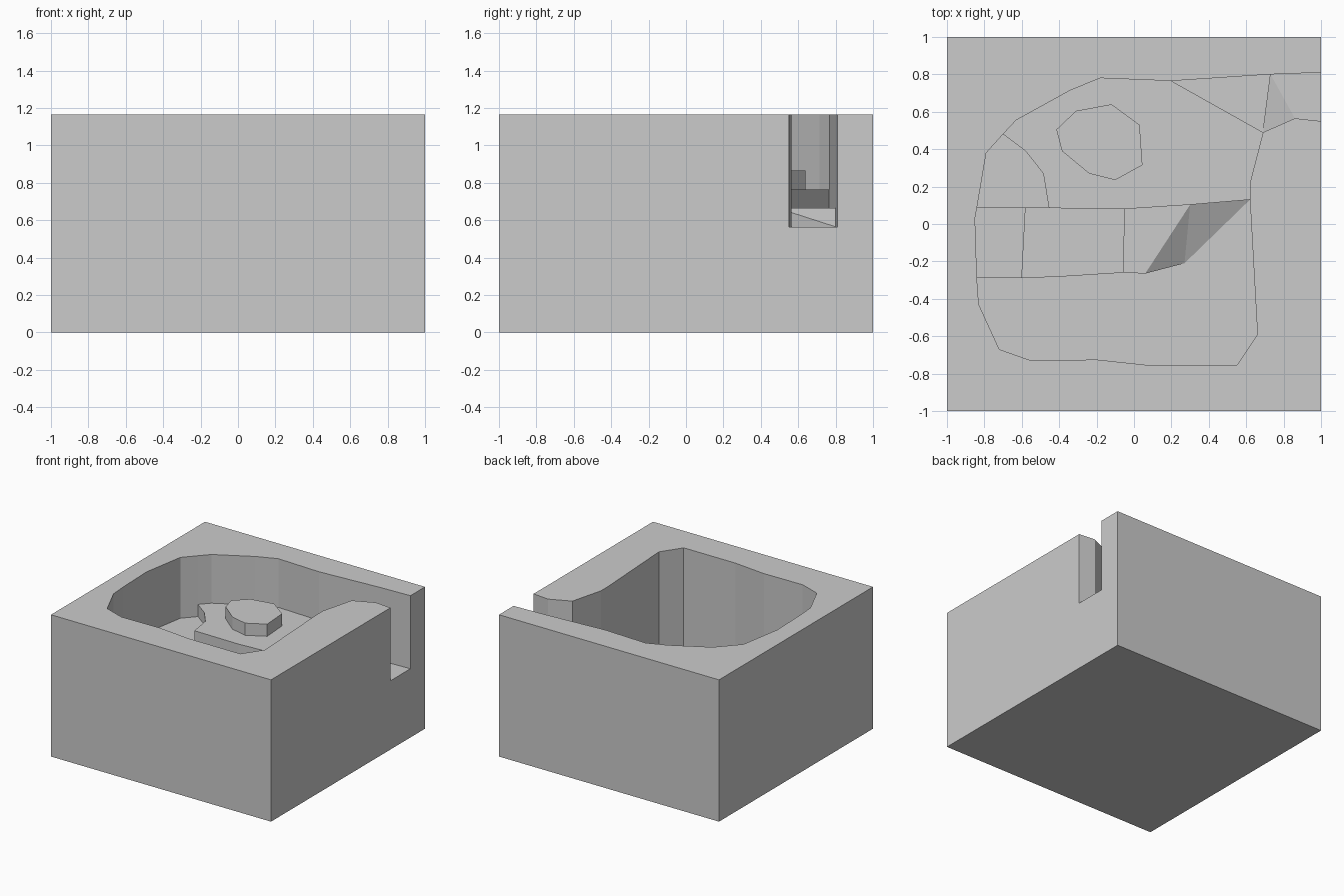
import bpy, bmesh

if "Cube" in bpy.data.objects:
    bpy.data.objects.remove(bpy.data.objects["Cube"])

TOP, STEP = 1.165, 0.1

# Plan points: block corners, then the cavity rim from the side notch clockwise
P = dict(A=(-1, -1), B=(1, -1), C=(1, 1), D=(-1, 1))
rim = [(1, .55), (.86, .565), (.69, .49), (.62, .22), (.62, .13), (.66, -.59),
       (.55, -.755), (.08, -.755), (-.2, -.725), (-.55, -.73), (-.72, -.67),
       (-.83, -.43), (-.84, -.29), (-.85, .03), (-.84, .085), (-.79, .38),
       (-.7, .48), (-.63, .555), (-.34, .715), (-.18, .78), (.2, .765),
       (.73, .8), (1, .81)]
# Octagonal island, plateau edge, and lower edge of the stair strip
island = [(-.31, .605), (-.12, .64), (.03, .53), (.045, .315),
          (-.1, .235), (-.24, .27), (-.385, .39), (-.415, .505)]
ledge = [(-.58, .39), (-.485, .27), (-.455, .085), (-.58, .085), (-.05, .08), (.3, .103)]
stair = [(-.6, -.29), (-.37, -.28), (-.055, -.26), (.06, -.265), (.27, -.21)]
for key, pts in (("r", rim), ("o", island), ("i", ledge), ("j", stair)):
    P.update({f"{key}{n}": p for n, p in enumerate(pts)})


def seq(key, a, b):
    return [f"{key}{n}" for n in range(a, b + (1 if b >= a else -1), 1 if b >= a else -1)]


# Terraces: (outline, steps below the top, points raised or lowered to another step)
regions = [
    (["A", "B"] + seq("r", 0, 22) + ["C", "D"], 0, {}),                      # rim top
    (seq("o", 0, 7), 3, {}),                                                # island
    (["r17"] + ["o7"] + seq("o", 0, 3) + ["r3", "r2"] + seq("r", 20, 18), 4, {}),   # plateau back
    (["r17", "r16", "i0", "i1", "i2", "i4", "i5", "r4", "r3"] + seq("o", 3, 7), 4, {}),  # plateau front
    (["r20", "r2", "r21"], 5, {}),                                          # notch step
    (["r21", "r2", "r1"], 6, {"r2": 5}),                                    # notch slope
    (["r21", "r1", "r0", "r22"], 6, {}),                                    # notch floor
    (["r16", "r15", "r14", "i3", "i2", "i1", "i0"], 5, {}),                 # left landing
    (["r14", "r13", "r12", "j0", "i3"], 6, {}),                             # stair 1
    (["i3", "j0", "j1", "j2", "i4", "i2"], 7, {}),                          # stair 2
    (["i4", "j2", "j3", "i5"], 8, {}),                                      # stair 3
    (["j3", "j4", "i5"], 8, {"j4": 9}),                                     # ramp
    (["i5", "j4", "r4"], 8, {"j4": 9, "r4": 9}),
    (seq("r", 4, 12) + seq("j", 0, 4), 9, {}),                              # deep floor
]

bm = bmesh.new()
cache = {}


def vert(name, z):
    k = (name, round(z, 4))
    if k not in cache:
        cache[k] = bm.verts.new((*P[name], z))
    return cache[k]


def face(verts):
    verts = list(dict.fromkeys(verts))
    if len(verts) > 2:
        bm.faces.new(verts)


# Floors, remembering the height at both ends of each directed edge
edges = {}
for names, depth, special in regions:
    area = sum(P[a][0] * P[b][1] - P[b][0] * P[a][1]
               for a, b in zip(names, names[1:] + names[:1]))
    if area < 0:
        names = names[::-1]
    z = {n: TOP - STEP * special.get(n, depth) for n in names}
    face([vert(n, z[n]) for n in names])
    for a, b in zip(names, names[1:] + names[:1]):
        edges[a, b] = (z[a], z[b])

# Risers between neighbouring terraces, outer sides down to the ground
done = set()
for (a, b), (za, zb) in edges.items():
    if (a, b) in done:
        continue
    done.add((b, a))
    nb, na = edges.get((b, a), (0, 0))
    face([vert(a, za), vert(a, na), vert(b, nb), vert(b, zb)])

# Underside
face([vert(n, 0) for n in ("A", "D", "C", "r22", "r0", "B")])

mesh = bpy.data.meshes.new("terraced_block")
bm.to_mesh(mesh)
bm.free()
bpy.context.collection.objects.link(bpy.data.objects.new("terraced_block", mesh))
